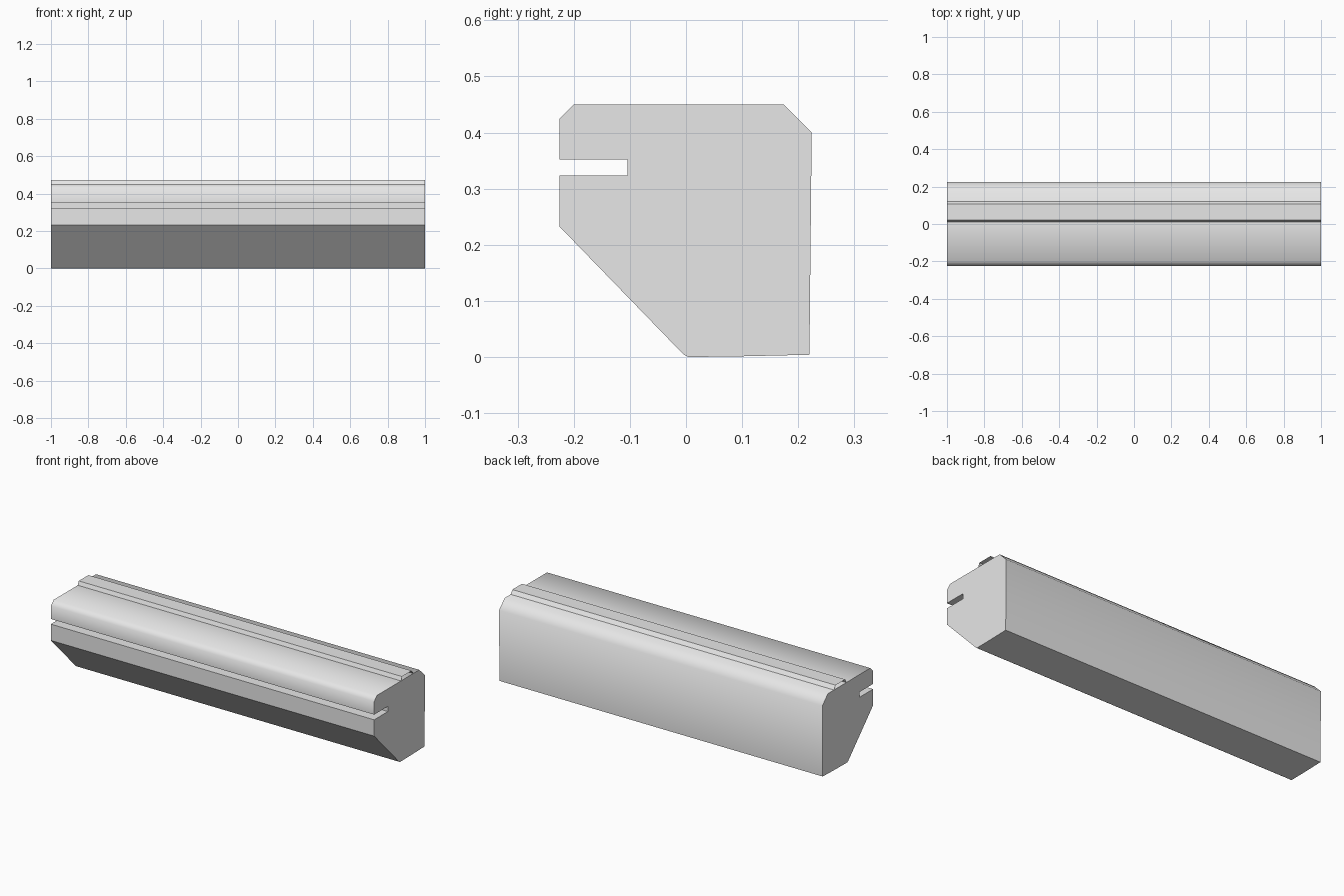
import bpy
import bmesh
import math

cube = bpy.data.objects.get("Cube")
if cube:
    bpy.data.objects.remove(cube, do_unlink=True)

HALF = 1.0
grey = bpy.data.materials.new("light grey")
grey.use_nodes = True
colour = (0.8, 0.8, 0.8, 1)
grey.diffuse_color = colour
grey.node_tree.nodes["Principled BSDF"].inputs["Base Color"].default_value = colour


def extrude_profile(name, profile, solid):
    """Sweep a (y, z) profile along x; solid closes the loop and caps the ends."""
    bm = bmesh.new()
    left, right = [[bm.verts.new((x, y, z)) for y, z in profile] for x in (HALF, -HALF)]
    count = len(profile)
    for i in range(count if solid else count - 1):
        j = (i + 1) % count
        bm.faces.new((left[i], left[j], right[j], right[i]))
    if solid:
        bm.faces.new(left)
        bm.faces.new(right)
        bmesh.ops.recalc_face_normals(bm, faces=bm.faces)
    # Soft shading over the upper chamfers only, crisp edges elsewhere
    for face in bm.faces:
        face.smooth = True
    for edge in bm.edges:
        high = all(v.co.z > 0.39 for v in edge.verts)
        edge.smooth = solid and high and edge.calc_face_angle(math.pi) < math.radians(50)
    mesh = bpy.data.meshes.new(name)
    bm.to_mesh(mesh)
    bm.free()
    mesh.materials.append(grey)
    obj = bpy.data.objects.new(name, mesh)
    bpy.context.collection.objects.link(obj)
    return obj


# Main bar: slanted underside, slot in the front, chamfered top edges
body = [(0.004, 0.0), (0.09, 0.001), (0.22, 0.004), (0.224, 0.40), (0.174, 0.45),
        (-0.20, 0.45), (-0.225, 0.425), (-0.225, 0.352), (-0.104, 0.352),
        (-0.104, 0.323), (-0.225, 0.323), (-0.225, 0.232), (-0.004, 0.004)]
extrude_profile("bar_body", body, True)

# Raised strip on top: thin folded sheet, open at both ends
strip = [(0.121, 0.45), (0.106, 0.471), (0.021, 0.471), (0.012, 0.45)]
extrude_profile("top_strip", strip, False)
